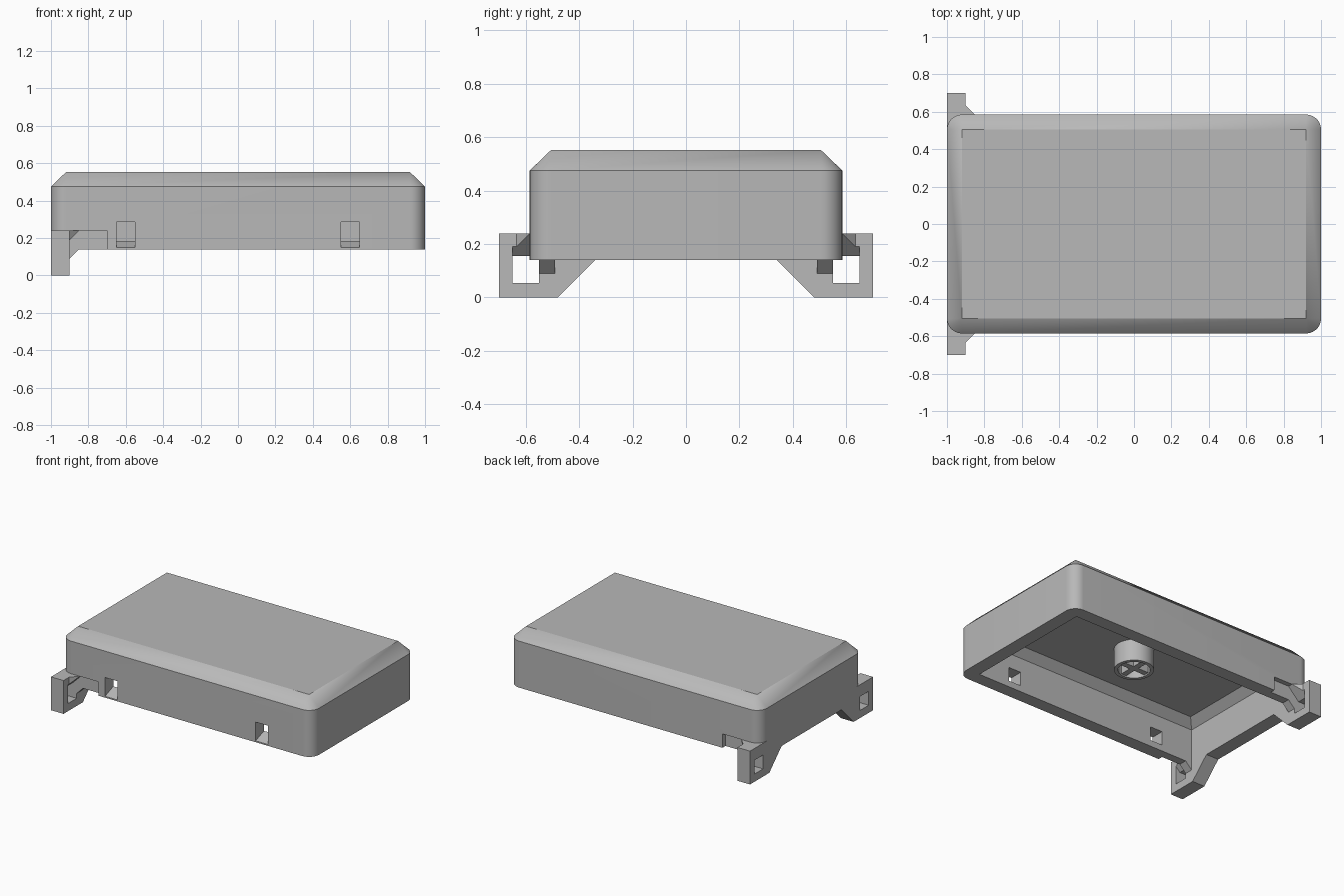
import bpy, bmesh, math

cube = bpy.data.objects.get("Cube")
if cube:
    bpy.data.objects.remove(cube, do_unlink=True)

grey = bpy.data.materials.new("plain_grey")
grey.use_nodes = True
colour = (0.48, 0.48, 0.48, 1)
grey.diffuse_color = colour
grey.node_tree.nodes["Principled BSDF"].inputs["Base Color"].default_value = colour


def loft(name, rings):
    """Closed solid through rings with equal point counts."""
    bm = bmesh.new()
    loops = [[bm.verts.new(p) for p in ring] for ring in rings]
    n = len(rings[0])
    for a, b in zip(loops, loops[1:]):
        for i in range(n):
            j = (i + 1) % n
            bm.faces.new((a[i], a[j], b[j], b[i]))
    bm.faces.new(loops[0])
    bm.faces.new(loops[-1])
    bmesh.ops.remove_doubles(bm, verts=bm.verts, dist=1e-5)
    bmesh.ops.recalc_face_normals(bm, faces=bm.faces)
    mesh = bpy.data.meshes.new(name)
    bm.to_mesh(mesh)
    bm.free()
    mesh.materials.append(grey)
    ob = bpy.data.objects.new(name, mesh)
    bpy.context.collection.objects.link(ob)
    return ob


def box(name, x0, x1, y0, y1, z0, z1):
    return loft(name, [[(x0, y0, z), (x1, y0, z), (x1, y1, z), (x0, y1, z)] for z in (z0, z1)])


def prism_y(name, xz, y0, y1):
    return loft(name, [[(x, y, z) for x, z in xz] for y in (y0, y1)])


def prism_x(name, yz, x0, x1):
    return loft(name, [[(x, y, z) for y, z in yz] for x in (x0, x1)])


def activate(ob):
    bpy.ops.object.select_all(action='DESELECT')
    ob.select_set(True)
    bpy.context.view_layer.objects.active = ob


def cut(target, cutter):
    cutter.hide_render = True
    activate(target)
    mod = target.modifiers.new("cut", 'BOOLEAN')
    mod.operation = 'DIFFERENCE'
    mod.solver = 'EXACT'
    mod.object = cutter
    bpy.ops.object.modifier_apply(modifier=mod.name)
    bpy.data.objects.remove(cutter, do_unlink=True)


def smooth(ob):
    activate(ob)
    bpy.ops.object.shade_smooth_by_angle(angle=math.radians(30))


HX, HY, R = 1.0, 0.585, 0.08
BASE, NOTCH, WALL = 0.14, 0.24, 0.095
IX, IY = HX - 0.1, HY - WALL


def rounded_ring(r, z, steps=10):
    ring = []
    for q, (sx, sy) in enumerate(((1, 1), (-1, 1), (-1, -1), (1, -1))):
        for k in range(steps + 1):
            a = math.pi / 2 * (q + k / steps)
            ring.append((sx * (HX - R) + r * math.cos(a), sy * (HY - R) + r * math.sin(a), z))
    return ring


def rect_ring(inset, z):
    x, y = IX - inset, IY - inset
    return [(x, y, z), (-x, y, z), (-x, -y, z), (x, -y, z)]


# Cover with rounded corners, bevelled top and hollow underside
cover = loft("cover_shell", [rounded_ring(R, BASE), rounded_ring(R, 0.475), rounded_ring(0, 0.552)])
cut(cover, loft("cavity", [rect_ring(0, 0.05), rect_ring(0, 0.39), rect_ring(0.055, 0.445)]))

# Front slots with a sloping sill
for x in (-0.6, 0.6):
    slot = [(-0.65, 0.15), (-HY, 0.15), (-IY, 0.185), (-0.4, 0.185), (-0.4, 0.285), (-0.65, 0.285)]
    cut(cover, prism_x("slot", slot, x - 0.05, x + 0.05))

# Shallow side recesses beside the hooks
for s in (-1, 1):
    cut(cover, box("recess", -1.1, -0.7, *sorted((s * 0.55, s * 0.75)), 0.05, NOTCH))
smooth(cover)

# Hook legs with windows and corner braces, one on each side
for s, side in ((-1, "front"), (1, "back")):
    outline = [(0.34, NOTCH), (0.7, NOTCH), (0.7, 0), (0.48, 0), (0.34, BASE)]
    leg = prism_x(side + "_hook_leg", [(s * y, z) for y, z in outline], -1, -0.9)
    window = [(-1.1, 0.055), (-0.85, 0.055), (-0.85, NOTCH), (-0.935, 0.155), (-1.1, 0.155)]
    cut(leg, prism_y("window", window, s * 0.55, s * 0.65))

    rings = []
    for y, reach in ((0.54, 0.05), (HY, 0.05), (0.635, 0)):
        rings.append([(-0.9, s * y, NOTCH), (-0.9 + reach, s * y, NOTCH),
                      (-0.9 + reach, s * y, 0.19 + reach), (-0.9, s * y, 0.19)])
    loft(side + "_upper_brace", rings)
    prism_y(side + "_lower_brace", [(-0.9, BASE), (-0.85, BASE), (-0.9, 0.09)], s * IY, s * 0.55)


# Central socket under the ceiling, with cross ribs inside
def circle(r, z, n=40):
    return [(r * math.cos(i * math.tau / n), r * math.sin(i * math.tau / n), z) for i in range(n)]


socket = loft("socket_tube", [circle(0.13, 0.29), circle(0.13, 0.46)])
cut(socket, loft("bore", [circle(0.105, 0.25), circle(0.105, 0.42)]))
smooth(socket)
box("socket_rib_long", -0.11, 0.11, -0.02, 0.02, 0.3, 0.44)
box("socket_rib_cross", -0.02, 0.02, -0.11, 0.11, 0.3, 0.44)
